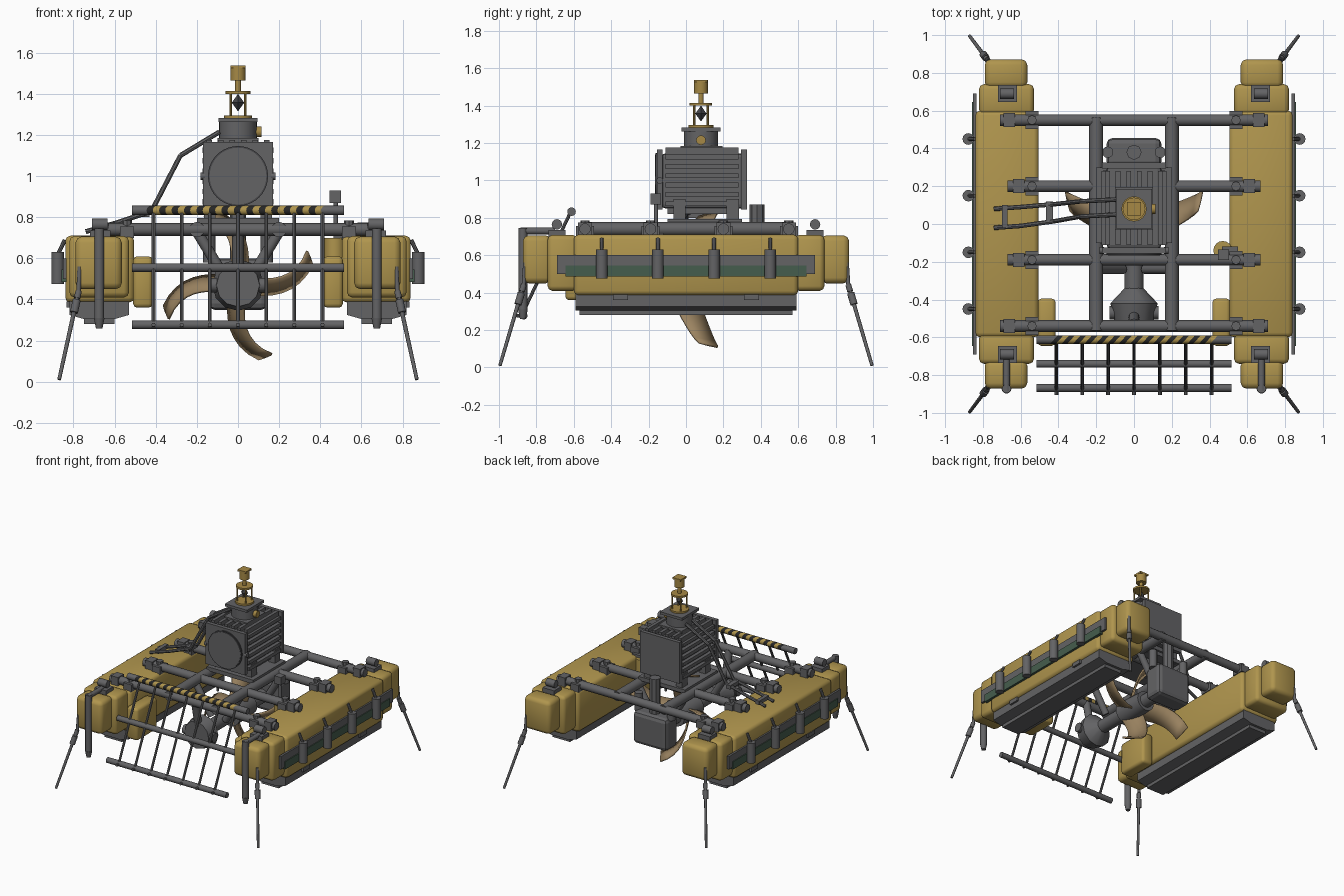
import bpy, bmesh, math
from mathutils import Vector

if "Cube" in bpy.data.objects:
    bpy.data.objects.remove(bpy.data.objects["Cube"])


def material(name, rgb):
    m = bpy.data.materials.new(name)
    m.diffuse_color = (*rgb, 1)
    m.use_nodes = True
    m.node_tree.nodes["Principled BSDF"].inputs["Base Color"].default_value = m.diffuse_color
    return m


YELLOW = material("hull_yellow", (0.43, 0.30, 0.075))
GREY = material("steel_grey", (0.125, 0.125, 0.13))
DARK = material("dark_grey", (0.06, 0.06, 0.065))
GREEN = material("rail_green", (0.06, 0.11, 0.075))
TAN = material("blade_tan", (0.33, 0.23, 0.12))
GOLD = material("beacon_gold", (0.38, 0.25, 0.06))
BLACK = material("stripe_black", (0.02, 0.02, 0.02))


def add(name, bm, *mats, smooth=None):
    bmesh.ops.recalc_face_normals(bm, faces=bm.faces)
    me = bpy.data.meshes.new(name)
    bm.to_mesh(me)
    bm.free()
    for m in mats:
        me.materials.append(m)
    ob = bpy.data.objects.new(name, me)
    bpy.context.collection.objects.link(ob)
    if smooth:
        bpy.ops.object.select_all(action='DESELECT')
        ob.select_set(True)
        bpy.context.view_layer.objects.active = ob
        bpy.ops.object.shade_smooth_by_angle(angle=math.radians(smooth))
    return ob


def box(name, x, y, z, mat, bevel=0, smooth=None):
    """Box from (min, max) ranges."""
    bm = bmesh.new()
    bmesh.ops.create_cube(bm, size=1)
    for v in bm.verts:
        v.co = [(r[0] + r[1]) / 2 + c * (r[1] - r[0]) for c, r in zip(v.co, (x, y, z))]
    if bevel:
        bmesh.ops.bevel(bm, geom=bm.edges[:], offset=bevel, segments=2, profile=0.5, affect='EDGES')
    return add(name, bm, mat, smooth=smooth)


def rod(name, a, b, r, mat, r2=None, n=12):
    """Cylinder or cone from a to b."""
    a, b = Vector(a), Vector(b)
    bm = bmesh.new()
    bmesh.ops.create_cone(bm, cap_ends=True, segments=n, radius1=r,
                          radius2=r if r2 is None else r2, depth=(b - a).length)
    q = Vector((0, 0, 1)).rotation_difference(b - a)
    for v in bm.verts:
        v.co = q @ v.co + (a + b) / 2
    return add(name, bm, mat, smooth=35 if n > 8 else None)


def chain(name, pts, r, mat):
    for a, b in zip(pts, pts[1:]):
        rod(name, a, b, r, mat, n=8)


def extrude_y(name, prof, y0, y1, mat):
    bm = bmesh.new()
    f = bm.faces.new([bm.verts.new((x, y0, z)) for x, z in prof])
    new = bmesh.ops.extrude_face_region(bm, geom=[f])['geom']
    for v in new:
        if isinstance(v, bmesh.types.BMVert):
            v.co.y = y1
    return add(name, bm, mat)


def span(s, a, b):
    return sorted((s * a, s * b))


for s in (-1, 1):
    # Pontoon hulls, stepped end blocks and keels
    box("pontoon", span(s, 0.505, 0.84), (-0.6, 0.6), (0.385, 0.71), YELLOW, 0.025, 180)
    extrude_y("keel", [(s * x, z) for x, z in
              ((0.53, 0.4), (0.53, 0.325), (0.60, 0.305), (0.75, 0.305), (0.82, 0.325), (0.82, 0.4))],
              -0.59, 0.59, GREY)
    box("keel_skid", span(s, 0.6, 0.75), (-0.57, 0.57), (0.28, 0.31), GREY)
    for y in (-0.35, 0.35):
        box("keel_tab", span(s, 0.81, 0.835), (y - 0.04, y + 0.04), (0.36, 0.39), GREY)
    # Outer fender rail with bollards
    box("fender_rail", span(s, 0.835, 0.852), (-0.69, 0.69), (0.50, 0.60), GREY)
    box("green_rail", span(s, 0.835, 0.858), (-0.645, 0.645), (0.485, 0.545), GREEN)
    for y in (-0.45, -0.15, 0.15, 0.45):
        rod("bollard", (s * 0.877, y, 0.475), (s * 0.877, y, 0.63), 0.031, GREY)
        rod("bollard_pin", (s * 0.875, y, 0.62), (s * 0.842, y, 0.69), 0.01, GREY, n=8)
    # Inner front float
    box("inner_float", span(s, 0.415, 0.51), (-0.645, -0.395), (0.36, 0.61), YELLOW, 0.02, 180)
    for e in (-1, 1):
        box("shoulder_block", span(s, 0.53, 0.82), span(e, 0.58, 0.74), (0.41, 0.708), YELLOW, 0.025, 180)
        box("end_block", span(s, 0.565, 0.79), span(e, 0.72, 0.872), (0.45, 0.706), YELLOW, 0.03, 180)
        # Winch on each end
        box("winch_base", span(s, 0.62, 0.72), span(e, 0.645, 0.735), (0.70, 0.735), GREY)
        rod("winch_drum", (s * 0.635, e * 0.69, 0.765), (s * 0.71, e * 0.69, 0.765), 0.028, GREY)
        # Splayed landing leg
        foot, top = Vector((s * 0.87, e * 0.995, 0.01)), Vector((s * 0.775, e * 0.868, 0.44))
        rod("landing_leg", foot, top, 0.009, GREY, 0.011)
        rod("leg_collar", top.lerp(foot, 0.1), top.lerp(foot, 0.24), 0.02, GREY)
        rod("leg_socket", top, top.lerp(foot, 0.08), 0.016, GREY)
        rod("leg_bracket", top, (s * 0.77, e * 0.86, 0.56), 0.011, GREY)
    # Front hanging post
    rod("front_post", (s * 0.675, -0.872, 0.3), (s * 0.675, -0.872, 0.745), 0.024, GREY)
    rod("post_arm", (s * 0.675, -0.7, 0.73), (s * 0.675, -0.885, 0.73), 0.018, GREY)
    rod("post_foot", (s * 0.675, -0.872, 0.26), (s * 0.675, -0.872, 0.31), 0.016, GREY, 0.026)
    # Longitudinal frame tube
    rod("long_beam", (s * 0.2, -0.565, 0.74), (s * 0.2, 0.565, 0.74), 0.037, GREY, n=12)
    # Cross tube clamps
    for y, end in ((0.55, 0.69), (0.2, 0.64), (-0.19, 0.64), (-0.54, 0.69)):
        box("inner_clamp", span(s, 0.505, 0.575), (y - 0.048, y + 0.048), (0.70, 0.755), GREY)
        rod("clamp_cap", (s * 0.54, y, 0.71), (s * 0.54, y, 0.785), 0.025, GREY, n=8)
        box("outer_clamp", span(s, end - 0.06, end), (y - 0.037, y + 0.037), (0.70, 0.775), GREY)
    # Struts down to the shaft
    for y in (-0.24, 0.3):
        rod("shaft_strut", (s * 0.2, y, 0.73), (s * 0.06, y, 0.5), 0.026, GREY)

# Cross tubes
for y, end in ((0.55, 0.71), (0.2, 0.67), (-0.19, 0.67), (-0.54, 0.71)):
    rod("cross_beam", (-end, y, 0.74), (end, y, 0.74), 0.031, GREY)

# Sloped front grille with striped top bar
for name, y, z in (("grille_mid_bar", -0.74, 0.555), ("grille_low_bar", -0.868, 0.277)):
    rod(name, (-0.515, y, z), (0.515, y, z), 0.021, GREY)
for i in range(7):
    x = (i - 3) * 0.137
    rod("grille_slat", (x, -0.615, 0.835), (x, -0.885, 0.265), 0.009, GREY, n=8)
    rod("slat_tip", (x, -0.868, 0.277), (x, -0.905, 0.277), 0.01, GREY, n=8)
bm = bmesh.new()
N, SIDES, R = 34, 12, 0.023
rings = []
for i in range(N + 1):
    skew = 0.9 if 0 < i < N else 0
    ring = []
    for k in range(SIDES):
        t = 2 * math.pi * k / SIDES
        dy, dz = R * math.cos(t), R * math.sin(t)
        ring.append(bm.verts.new((-0.515 + 1.03 * i / N + skew * dy, -0.612 + dy, 0.833 + dz)))
    rings.append(ring)
for i in range(N):
    for k in range(SIDES):
        j = (k + 1) % SIDES
        f = bm.faces.new((rings[i][k], rings[i][j], rings[i + 1][j], rings[i + 1][k]))
        f.material_index = 2 if i < 3 or i >= N - 3 else i % 2
for ring in (rings[0], rings[-1]):
    bm.faces.new(ring).material_index = 2
add("striped_bar", bm, YELLOW, BLACK, GREY, smooth=35)

# Generator: finned body, end plates, feet
box("motor_body", (-0.145, 0.145), (-0.13, 0.31), (0.85, 1.145), GREY, 0.02)
for y0, y1 in ((-0.155, -0.125), (0.295, 0.325)):
    box("motor_end_plate", (-0.17, 0.17), (y0, y1), (0.845, 1.165), GREY)
rod("front_cover", (0, -0.15, 1.0), (0, -0.163, 1.0), 0.146, DARK, n=40)
rod("front_cover_face", (0, -0.15, 1.0), (0, -0.167, 1.0), 0.138, GREY, n=40)
for i in range(6):
    z = 0.875 + i * 0.05
    for s in (-1, 1):
        box("side_fin", span(s, 0.13, 0.172), (-0.11, 0.28), (z - 0.013, z + 0.013), GREY)
    x = -0.14 + i * 0.056
    box("top_fin", (x - 0.013, x + 0.013), (-0.11, 0.28), (1.13, 1.175), GREY)
for s in (-1, 1):
    for y in (-0.035, 0.25):
        box("motor_foot", span(s, 0.11, 0.165), (y - 0.033, y + 0.033), (0.76, 0.9), GREY)
    rod("motor_lug", (s * 0.16, -0.14, 1.0), (s * 0.182, -0.14, 1.0), 0.018, GREY)
box("motor_bed", (-0.2, 0.2), (-0.1, 0.3), (0.765, 0.795), GREY)
box("motor_sump", (-0.13, 0.13), (-0.1, 0.28), (0.82, 0.86), GREY)

# Terminal housing on top
box("housing_base", (-0.1, 0.1), (-0.03, 0.195), (1.165, 1.185), GREY)
rod("housing_drum", (0, 0.08, 1.18), (0, 0.08, 1.27), 0.092, GREY, n=24)
box("housing_lid", (-0.095, 0.095), (-0.025, 0.185), (1.262, 1.282), GREY)
rod("housing_knob", (0.08, 0.08, 1.215), (0.115, 0.08, 1.215), 0.026, GOLD)

# Beacon tower
C = (0, 0.08)
for z0, z1, r in ((1.28, 1.295, 0.067), (1.4, 1.414, 0.06), (1.414, 1.468, 0.014), (1.466, 1.536, 0.037)):
    rod("beacon_stage", (*C, z0), (*C, z1), r, GOLD, n=16)
box("beacon_cap", (-0.036, 0.036), (0.044, 0.116), (1.525, 1.538), GOLD)
for sx in (-1, 1):
    for sy in (-1, 1):
        p = (sx * 0.036, 0.08 + sy * 0.036)
        rod("beacon_post", (*p, 1.29), (*p, 1.405), 0.006, GOLD, n=8)
rod("reflector_low", (*C, 1.315), (*C, 1.357), 0, DARK, 0.03, n=4)
rod("reflector_top", (*C, 1.357), (*C, 1.4), 0.03, DARK, 0, n=4)

# Twin conduit arm
for a, b in ((0.13, 0.08), (0.05, -0.02)):
    chain("conduit", [(-0.09, a, 1.215), (-0.28, a - 0.01, 1.1), (-0.42, (a + b) / 2, 0.83),
                      (-0.6, b + 0.01, 0.77), (-0.74, b, 0.73)], 0.012, GREY)
box("conduit_clip", (-0.465, -0.43), (0.01, 0.12), (0.80, 0.83), GREY)
box("conduit_clip_end", (-0.7, -0.67), (-0.02, 0.1), (0.735, 0.765), GREY)

# Sensor mast on the right
rod("sensor_float", (0.47, -0.14, 0.55), (0.47, -0.14, 0.70), 0.05, YELLOW, n=16)
rod("sensor_post", (0.475, -0.16, 0.68), (0.475, -0.16, 0.88), 0.011, GREY)
box("sensor_head", (0.445, 0.502), (-0.19, -0.135), (0.87, 0.93), GREY)
box("sensor_bracket", (0.465, 0.55), (-0.175, -0.12), (0.69, 0.72), GREY)

# Drive line: front pod, shaft, rear gearbox and column
Z = 0.47
rod("shaft", (0, -0.45, Z), (0, 0.4, Z), 0.05, GREY, n=20)
rod("front_pod", (0, -0.51, Z), (0, -0.42, Z), 0.105, GREY, 0.125, n=12)
rod("front_pod_tail", (0, -0.42, Z), (0, -0.34, Z), 0.125, GREY, 0.05, n=12)
rod("pod_axle", (-0.13, -0.47, Z), (0.13, -0.47, Z), 0.035, GREY)
rod("pod_hanger", (0, -0.47, Z), (0, -0.53, 0.74), 0.028, GREY)
rod("prop_hub", (0, -0.1, Z), (0, 0.13, Z), 0.085, GREY, 0.075, n=20)
box("rear_gearbox", (-0.145, 0.145), (0.3, 0.455), (0.35, 0.6), GREY, 0.03)
rod("rear_column", (0, 0.38, 0.5), (0, 0.38, 0.87), 0.04, GREY, n=8)
for s in (-1, 1):
    rod("gearbox_port", (s * 0.14, 0.38, 0.58), (s * 0.14, 0.38, 0.72), 0.03, GREY)

# Swept propeller blades
for q in range(4):
    bm = bmesh.new()
    rows = []
    for i in range(9):
        t = i / 8
        r = 0.06 + 0.315 * t
        ang = math.radians(90 * q - 6 + 27 * t * t)
        yc, chord = -0.03 + 0.15 * t, 0.075 - 0.025 * t
        row = []
        for k in (-1, 0, 1):
            w = ang + k * 0.04 / r * (1 - 0.15 * t)
            row.append(bm.verts.new((r * math.cos(w), yc - k * chord, Z + r * math.sin(w))))
        rows.append(row)
    for a, b in zip(rows, rows[1:]):
        for k in range(2):
            bm.faces.new((a[k], a[k + 1], b[k + 1], b[k]))
    blade = add("propeller_blade", bm, TAN, smooth=60)
    mod = blade.modifiers.new("thickness", 'SOLIDIFY')
    mod.thickness = 0.012
    mod.offset = 0
